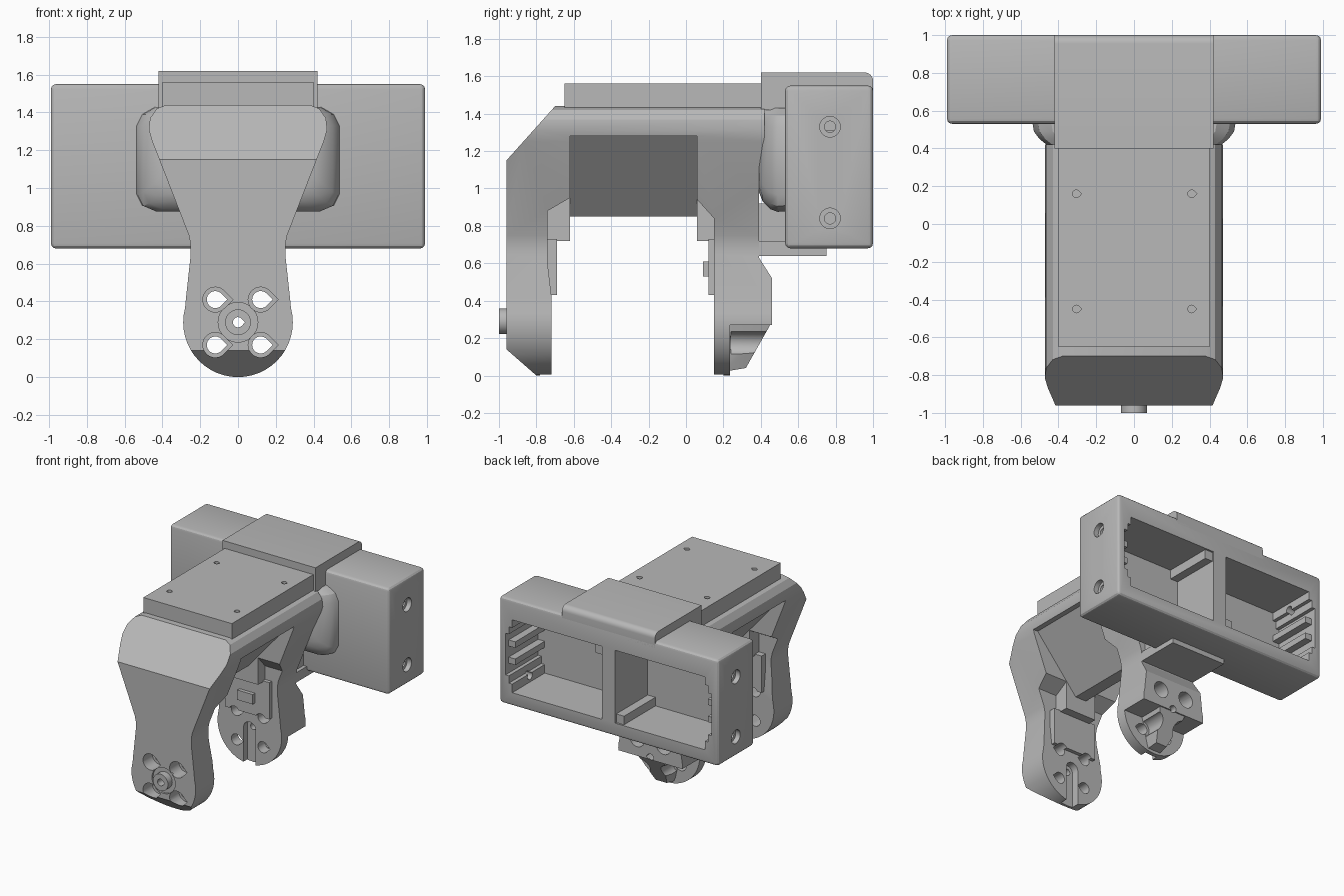
import bpy, bmesh
from math import sin, cos, pi, radians

if "Cube" in bpy.data.objects:
    bpy.data.objects.remove(bpy.data.objects["Cube"])

grey = bpy.data.materials.new("plain_grey")
grey.use_nodes = True
colour = (0.48, 0.48, 0.48, 1)
grey.diffuse_color = colour
grey.node_tree.nodes["Principled BSDF"].inputs["Base Color"].default_value = colour


def add_mesh(name, bm):
    bmesh.ops.recalc_face_normals(bm, faces=bm.faces)
    mesh = bpy.data.meshes.new(name)
    bm.to_mesh(mesh)
    bm.free()
    mesh.materials.append(grey)
    ob = bpy.data.objects.new(name, mesh)
    bpy.context.collection.objects.link(ob)
    return ob


def prism(name, pts, axis, a, b):
    """Extrude a flat outline along an axis, from a to b."""
    bm = bmesh.new()
    place = {"x": lambda p, d: (d, p[0], p[1]),
             "y": lambda p, d: (p[0], d, p[1]),
             "z": lambda p, d: (p[0], p[1], d)}[axis]
    lower = [bm.verts.new(place(p, a)) for p in pts]
    upper = [bm.verts.new(place(p, b)) for p in pts]
    bm.faces.new(lower)
    bm.faces.new(upper)
    for i in range(len(pts)):
        j = (i + 1) % len(pts)
        bm.faces.new((lower[i], lower[j], upper[j], upper[i]))
    return add_mesh(name, bm)


def box(name, x, y, z):
    return prism(name, [(x[0], y[0]), (x[1], y[0]), (x[1], y[1]), (x[0], y[1])], "z", *z)


def hull(name, points):
    bm = bmesh.new()
    for p in points:
        bm.verts.new(p)
    res = bmesh.ops.convex_hull(bm, input=bm.verts)
    loose = [g for g in res["geom_interior"] if isinstance(g, bmesh.types.BMVert)]
    bmesh.ops.delete(bm, geom=loose, context="VERTS")
    return add_mesh(name, bm)


def circle(u, v, r, n=28):
    return [(u + r * cos(2 * pi * i / n), v + r * sin(2 * pi * i / n)) for i in range(n)]


def teardrop(u, v, r):
    arc = [radians(45 + 270 * i / 20) for i in range(21)]
    return [(u + r * cos(t), v + r * sin(t)) for t in arc] + [(u + r * 1.41, v)]


def apply_modifier(ob, mod):
    bpy.context.view_layer.objects.active = ob
    bpy.ops.object.modifier_apply(modifier=mod.name)


def combine(ob, tool, operation="DIFFERENCE"):
    mod = ob.modifiers.new("combine", "BOOLEAN")
    mod.operation, mod.solver, mod.object = operation, "EXACT", tool
    apply_modifier(ob, mod)
    bpy.data.objects.remove(tool)


def bevel(ob, width, segments=3):
    mod = ob.modifiers.new("bevel", "BEVEL")
    mod.width, mod.segments = width, segments
    apply_modifier(ob, mod)


# Bracket: side outline trimmed by the tapered front outline
side = [(-.80, 0), (-.96, .14), (-.96, 1.15), (-.70, 1.44), (.42, 1.44), (.42, 1.2),
        (.39, 1.0), (.39, .63), (.46, .52), (.46, .27), (.235, .27), (.235, 0),
        (.15, 0), (.15, .84), (.06, .94), (.06, 1.28), (-.62, 1.28), (-.62, .95),
        (-.74, .88), (-.74, .60), (-.72, .43), (-.72, 0)]
half = [(.38, 1.44), (.43, 1.42), (.465, 1.37), (.472, 1.31), (.455, 1.25),
        (.26, .75), (.25, .70), (.25, .65), (.275, .42)]
hub_z, hub_r = .29, .29
for i in range(15):
    t = radians(15 - 7.5 * i)
    if t > -pi / 2 + .01:
        half.append((hub_r * cos(t), hub_z + hub_r * sin(t)))
outline = half + [(0, 0)] + [(-x, z) for x, z in reversed(half)]
bracket = prism("bracket", side, "x", -.6, .6)
combine(bracket, prism("trim", outline, "y", -1.3, 1.3), "INTERSECT")

# V-shaped keel under the beam, webs inside the legs, nose under the rear hub
keel = [(-.43, 1.29), (-.05, .85), (.05, .85), (.43, 1.29), (.43, 1.35), (-.43, 1.35)]
combine(bracket, prism("keel", keel, "y", -.63, .07), "UNION")
for x, y, z in [(.20, (-.80, -.69), (.43, .73)), (.14, (-.80, -.62), (.72, 1.0)),
                (.20, (.12, .20), (.43, .73)), (.14, (.06, .20), (.72, 1.0)),
                (.07, (.09, .20), (.53, .61))]:
    combine(bracket, box("web", (-x, x), y, z), "UNION")
nose = [(s * x, y, z) for s in (-1, 1)
        for x, y, z in [(.13, .20, .32), (.13, .45, .32), (.12, .45, .27),
                        (.05, .32, .04), (.06, .20, .02)]]
combine(bracket, hull("nose", nose), "UNION")

# Pivot pin in a shallow ring on the front hub
combine(bracket, prism("ring", circle(0, hub_z, .105), "y", -1.1, -.945))
combine(bracket, prism("pin", circle(0, hub_z, .068), "y", -1.0, -.85), "UNION")
combine(bracket, prism("pin_bore", teardrop(0, hub_z, .027), "y", -1.2, .8))

# Bolt holes with countersinks through both hubs
for sx in (-1, 1):
    for sz in (-1, 1):
        u, v = sx * .12, hub_z + sz * .12
        combine(bracket, prism("bolt_hole", teardrop(u, v, .045), "y", -1.2, .8))
        combine(bracket, prism("front_sink", teardrop(u, v, .066), "y", -1.2, -.84))
        combine(bracket, prism("rear_sink", circle(u, v, .066), "y", .24, .8))

# Open slots on the inner hub faces
slot = [(-.055, -.1), (.055, -.1)] + [
    (.055 * cos(pi * i / 10), hub_z + .055 * sin(pi * i / 10)) for i in range(11)
] + [(-.055, hub_z - .01)]
for a, b in [(-.78, -.60), (.05, .20)]:
    combine(bracket, prism("slot", slot, "y", a, b))

# Mounting plate with four small holes
plate = box("mounting_plate", (-.40, .40), (-.65, .42), (1.42, 1.56))
for x in (-.305, .305):
    for y in (-.45, .16):
        combine(plate, prism("plate_hole", teardrop(x, y, .02), "z", 1.47, 1.7))

# Flared neck between bracket and housing
neck_points = []
for y, w, low, high in [(.39, .40, .98, 1.30), (.41, .45, .93, 1.43),
                        (.45, .50, .89, 1.43), (.49, .53, .875, 1.43), (.55, .54, .88, 1.43)]:
    for s in (-1, 1):
        neck_points += [(s * (w - .10), y, high), (s * (w - .03), y, high - .04),
                        (s * w, y, high - .10), (s * w, y, low + .09),
                        (s * (w - .03), y, low + .03), (s * (w - .10), y, low)]
neck = hull("neck", neck_points)
lower_neck = box("lower_neck", (-.22, .22), (.36, .55), (.70, .92))
tab = box("bottom_tab", (-.25, .25), (.39, .75), (.64, .72))

# Wide housing with two rear pockets
housing = box("housing", (-.99, .99), (.53, 1.0), (.68, 1.55))
bevel(housing, .028)
for s in (-1, 1):
    pocket = [(.06, .79), (.87, .79), (.87, .86), (.90, .86), (.90, .92), (.93, .92),
              (.93, 1.26), (.90, 1.26), (.90, 1.32), (.87, 1.32), (.87, 1.385), (.06, 1.385)]
    combine(housing, prism("pocket", [(s * x, z) for x, z in pocket], "y", .58, 1.2))
    for z in (.84, 1.33):
        ends = sorted((s * .80, s * 1.2))
        combine(housing, prism("end_hole", circle(.77, z, .030), "x", *ends))
        ends = sorted((s * .95, s * 1.2))
        combine(housing, prism("end_sink", circle(.77, z, .055), "x", *ends))
    # Slats on the outer wall and a ledge beside the divider
    for z in (1.0, 1.14):
        box("pocket_slat", sorted((s * .87, s * .94)), (.57, .96), (z, z + .05))
    ledge_z = (1.31, 1.40) if s > 0 else (.78, .86)
    box("pocket_ledge", sorted((s * .05, s * .13)), (.57, .985), ledge_z)

# Top cover saddle with a rounded rear edge, kept above the pockets
cover_side = [(.40, 1.42), (.40, 1.62)] + [
    (.955 + .045 * sin(pi * i / 12), 1.575 + .045 * cos(pi * i / 12)) for i in range(7)
] + [(1.0, 1.50), (.55, 1.42)]
top_cover = prism("top_cover", cover_side, "x", -.42, .42)

# Crisp edges, smooth curves
for ob in bpy.context.scene.objects:
    ob.select_set(ob.type == "MESH")
bpy.context.view_layer.objects.active = bracket
bpy.ops.object.shade_smooth_by_angle(angle=radians(28))
